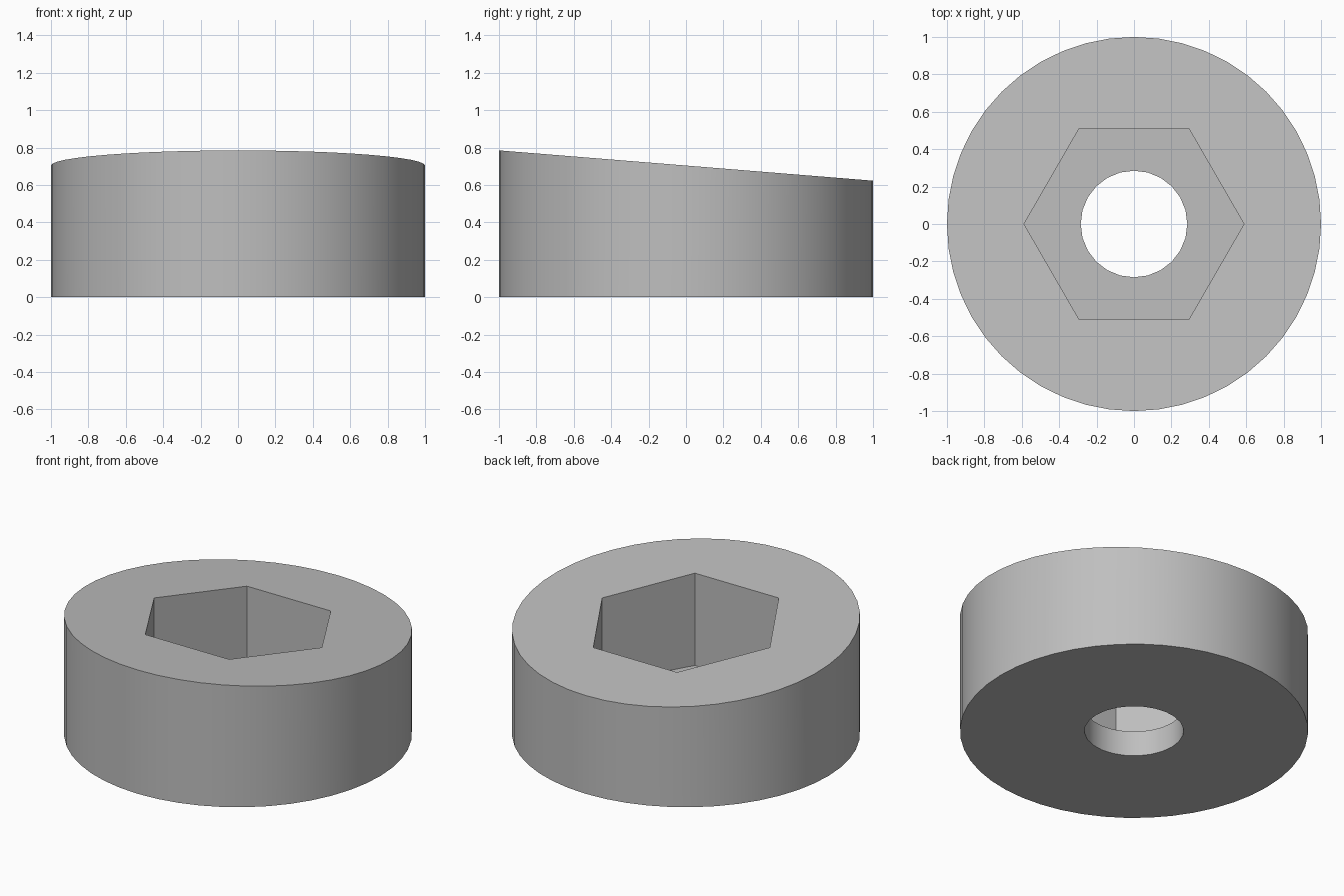
import bpy
import bmesh
from math import cos, sin, pi, radians

cube = bpy.data.objects.get("Cube")
if cube:
    bpy.data.objects.remove(cube, do_unlink=True)

FLOOR = 0.16          # height of the pocket floor


def slope(y):
    """Height of the slanted top face."""
    return 0.704 - 0.081 * y


def ring(bm, radius, sides, height):
    """Closed loop of edges; height is a function of y."""
    pts = [(radius * cos(2 * pi * i / sides), radius * sin(2 * pi * i / sides))
           for i in range(sides)]
    verts = [bm.verts.new((x, y, height(y))) for x, y in pts]
    for i in range(sides):
        bm.edges.new((verts[i - 1], verts[i]))
    return verts


def wall(bm, low, high):
    for i in range(len(low)):
        bm.faces.new((low[i - 1], low[i], high[i], high[i - 1]))


def annulus(bm, outer, inner):
    """Flat face with a hole between two loops."""
    edges = [bm.edges.get((r[i - 1], r[i]))
             for r in (outer, inner) for i in range(len(r))]
    bmesh.ops.triangle_fill(bm, edges=edges, use_beauty=True)


bm = bmesh.new()
# Outer body
base = ring(bm, 1.0, 48, lambda y: 0)
rim = ring(bm, 1.0, 48, slope)
# Hexagonal pocket
hex_floor = ring(bm, 0.588, 6, lambda y: FLOOR)
hex_rim = ring(bm, 0.588, 6, slope)
# Bolt hole
hole_base = ring(bm, 0.285, 24, lambda y: 0)
hole_top = ring(bm, 0.285, 24, lambda y: FLOOR)

for low, high in ((base, rim), (hex_floor, hex_rim), (hole_base, hole_top)):
    wall(bm, low, high)
for outer, inner in ((base, hole_base), (rim, hex_rim), (hex_floor, hole_top)):
    annulus(bm, outer, inner)
bmesh.ops.recalc_face_normals(bm, faces=bm.faces)
# Merge the flat triangles into clean faces
bmesh.ops.dissolve_limit(bm, angle_limit=radians(1), verts=bm.verts, edges=bm.edges)

mesh = bpy.data.meshes.new("slanted_washer")
bm.to_mesh(mesh)
bm.free()
washer = bpy.data.objects.new("slanted_washer", mesh)
bpy.context.collection.objects.link(washer)

# Plain grey
grey = bpy.data.materials.new("grey")
grey.use_nodes = True
color = (0.52, 0.52, 0.52, 1)
grey.diffuse_color = color
grey.node_tree.nodes["Principled BSDF"].inputs["Base Color"].default_value = color
mesh.materials.append(grey)

# Smooth round walls, crisp edges
bpy.ops.object.select_all(action='DESELECT')
washer.select_set(True)
bpy.context.view_layer.objects.active = washer
bpy.ops.object.shade_smooth_by_angle(angle=radians(30))
